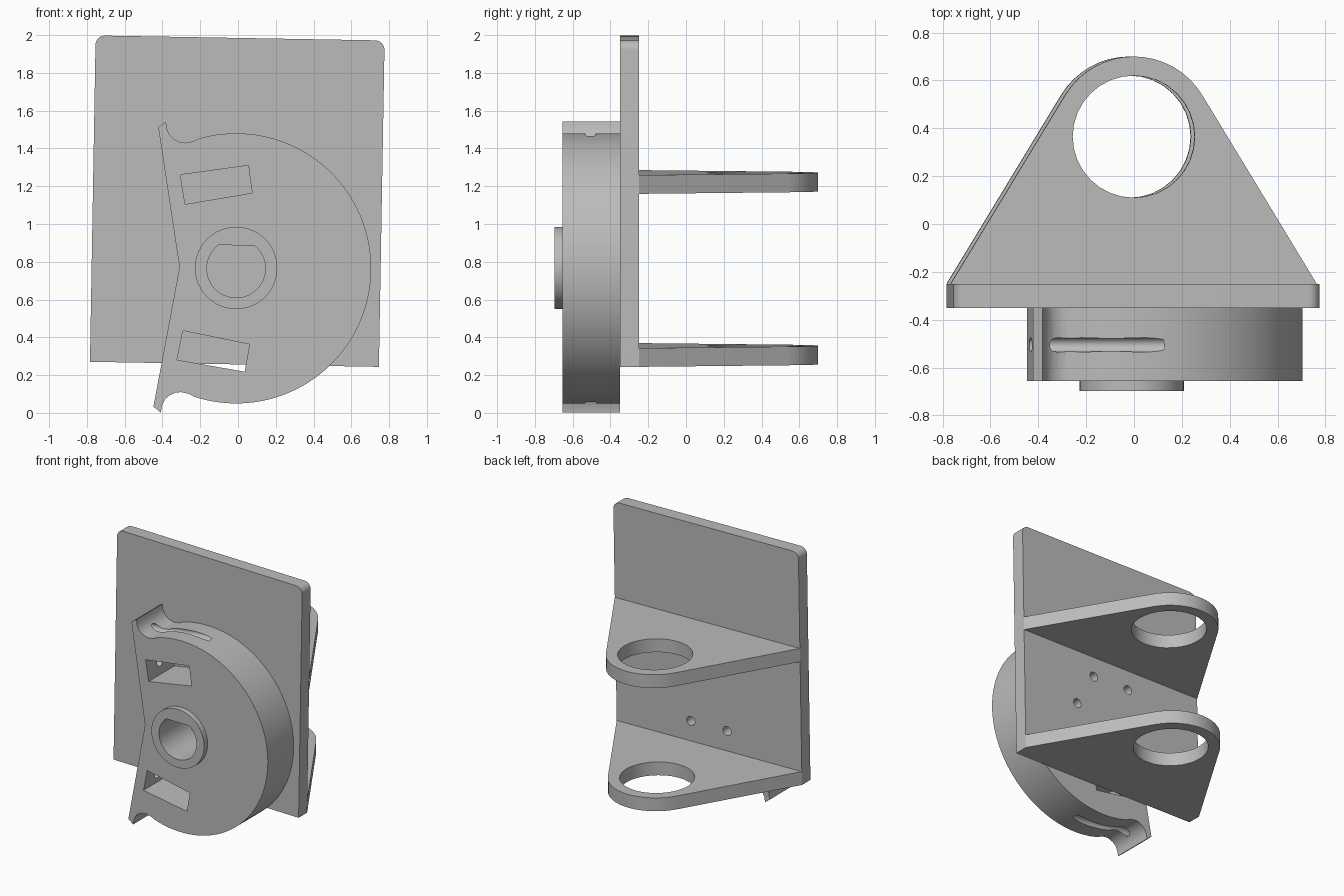
import bpy, bmesh
from math import sin, cos, pi, radians
from mathutils import Matrix, Vector

cube = bpy.data.objects.get("Cube")
if cube:
    bpy.data.objects.remove(cube, do_unlink=True)

GREY = (0.5, 0.5, 0.5)
grey = bpy.data.materials.new("plain_grey")
grey.use_nodes = True
grey.diffuse_color = (*GREY, 1)
grey.node_tree.nodes["Principled BSDF"].inputs["Base Color"].default_value = (*GREY, 1)

# Every part is drawn around the hub axis, then leaned one degree as a whole
LEAN = Matrix.Translation((-0.01, 0, 0.765)) @ Matrix.Rotation(radians(1), 4, 'Y')
FRONT, BACK = -0.655, -0.35      # drum depth
PLATE_BACK = -0.25


def arc(cx, cy, r, a0, a1, n):
    """Points on an arc, angles in degrees."""
    angles = [radians(a0 + (a1 - a0) * i / n) for i in range(n + 1)]
    return [(cx + r * cos(a), cy + r * sin(a)) for a in angles]


def circle(cx, cy, r, n=32):
    return arc(cx, cy, r, 0, 360, n)[:-1]


def mirror(pts):
    return [(x, -z) for x, z in reversed(pts)]


def prism(name, pts, lo, hi, axis='Y'):
    """Extrude a 2D outline along Y (outline in x, z) or Z (outline in x, y)."""
    bm = bmesh.new()
    place = (lambda p: (p[0], lo, p[1])) if axis == 'Y' else (lambda p: (p[0], p[1], lo))
    face = bm.faces.new([bm.verts.new(place(p)) for p in pts])
    out = bmesh.ops.extrude_face_region(bm, geom=[face])
    step = Vector((0, hi - lo, 0)) if axis == 'Y' else Vector((0, 0, hi - lo))
    moved = [v for v in out["geom"] if isinstance(v, bmesh.types.BMVert)]
    bmesh.ops.translate(bm, verts=moved, vec=step)
    return finish(name, bm)


def rod(name, start, end, r, y):
    """Round rod between two (x, z) points at depth y."""
    a, b = Vector((start[0], y, start[1])), Vector((end[0], y, end[1]))
    d = b - a
    m = Matrix.Translation((a + b) / 2) @ d.to_track_quat('Z', 'Y').to_matrix().to_4x4()
    bm = bmesh.new()
    bmesh.ops.create_cone(bm, cap_ends=True, segments=20, radius1=r, radius2=r,
                          depth=d.length, matrix=m)
    return finish(name, bm)


def finish(name, bm):
    bmesh.ops.recalc_face_normals(bm, faces=bm.faces)
    me = bpy.data.meshes.new(name)
    bm.to_mesh(me)
    bm.free()
    me.materials.append(grey)
    ob = bpy.data.objects.new(name, me)
    bpy.context.collection.objects.link(ob)
    ob.matrix_world = LEAN
    return ob


def cut(ob, cutters):
    """Subtract the cutters, bake the result and drop the helpers."""
    for c in cutters:
        c.hide_render = True
        mod = ob.modifiers.new("cut", 'BOOLEAN')
        mod.operation, mod.solver, mod.object = 'DIFFERENCE', 'EXACT', c
    bpy.context.view_layer.update()
    dg = bpy.context.evaluated_depsgraph_get()
    me = bpy.data.meshes.new_from_object(ob.evaluated_get(dg))
    ob.modifiers.clear()
    ob.data = me
    for c in cutters:
        bpy.data.objects.remove(c, do_unlink=True)


# Blind screw holes that run through the plate into the drum
def screw_holes():
    return [prism("screw_cutter", circle(0.3 * cos(a), 0.3 * sin(a), 0.034, 16), -0.5, -0.2)
            for a in (k * pi / 3 for k in (-2, -1, 0, 1, 2))]


# Back plate with rounded top corners
W, BOTTOM, TOP, R = 0.765, -0.508, 1.22, 0.05
plate = prism("back_plate",
              [(-W, BOTTOM), (W, BOTTOM)]
              + arc(W - R, TOP - R, R, 0, 90, 8)
              + arc(R - W, TOP - R, R, 90, 180, 8),
              BACK, PLATE_BACK)
cut(plate, screw_holes())

# Two tapered lugs with a large round eye
EYE_Y = 0.365
lugs = []
for name, z in (("lower_lug", BOTTOM), ("upper_lug", 0.408)):
    lug = prism(name, [(-W, PLATE_BACK), (W, PLATE_BACK)]
                + arc(0, EYE_Y, 0.335, 31, 149, 16), z, z + 0.099, 'Z')
    cut(lug, [prism("eye_cutter", circle(0, EYE_Y, 0.255), z - 0.1, z + 0.2, 'Z')])
    lugs.append(lug)

# Drum: round rim, notched flat side and a hooked horn at each end
horn = [(-0.425, 0.74), (-0.385, 0.77), (-0.38, 0.735), (-0.365, 0.7),
        (-0.342, 0.679), (-0.312, 0.664), (-0.282, 0.66), (-0.24, 0.668)]
upper = horn + arc(0, 0, 0.715, 107, 0, 40)
drum = prism("cam_drum", [(-0.3, 0)] + upper + mirror(upper)[1:], FRONT, BACK)

# D-shaped shaft bore
def bore():
    return prism("bore_cutter", arc(0, 0, 0.155, 128, 412, 40), -0.8, BACK - 0.005)


# Slanted pockets, cord holes and cord grooves, mirrored top to bottom
pocket = [(-0.304, 0.49), (0.055, 0.546), (0.078, 0.401), (-0.276, 0.335)]
cutters = [bore()] + screw_holes()
for s in (1, -1):
    cutters.append(prism("pocket_cutter", pocket if s > 0 else mirror(pocket), -0.8, -0.3))
    cutters.append(rod("cord_hole_cutter", (-0.5, 0.39 * s), (-0.2, 0.435 * s), 0.032, -0.505))
    cutters.append(rod("groove_cutter", (-0.52, 0.637 * s), (0.12, 0.725 * s), 0.03, -0.505))
cut(drum, cutters)

# Raised hub ring around the bore
hub = prism("hub_ring", circle(0, 0.002, 0.218, 48), -0.697, FRONT)
cut(hub, [bore()])

# Smooth the round walls, keep the edges crisp
for ob in bpy.context.selected_objects:
    ob.select_set(False)
for ob in [plate, drum, hub] + lugs:
    ob.select_set(True)
    bpy.context.view_layer.objects.active = ob
    bpy.ops.object.shade_smooth_by_angle(angle=radians(30))
    ob.select_set(False)
